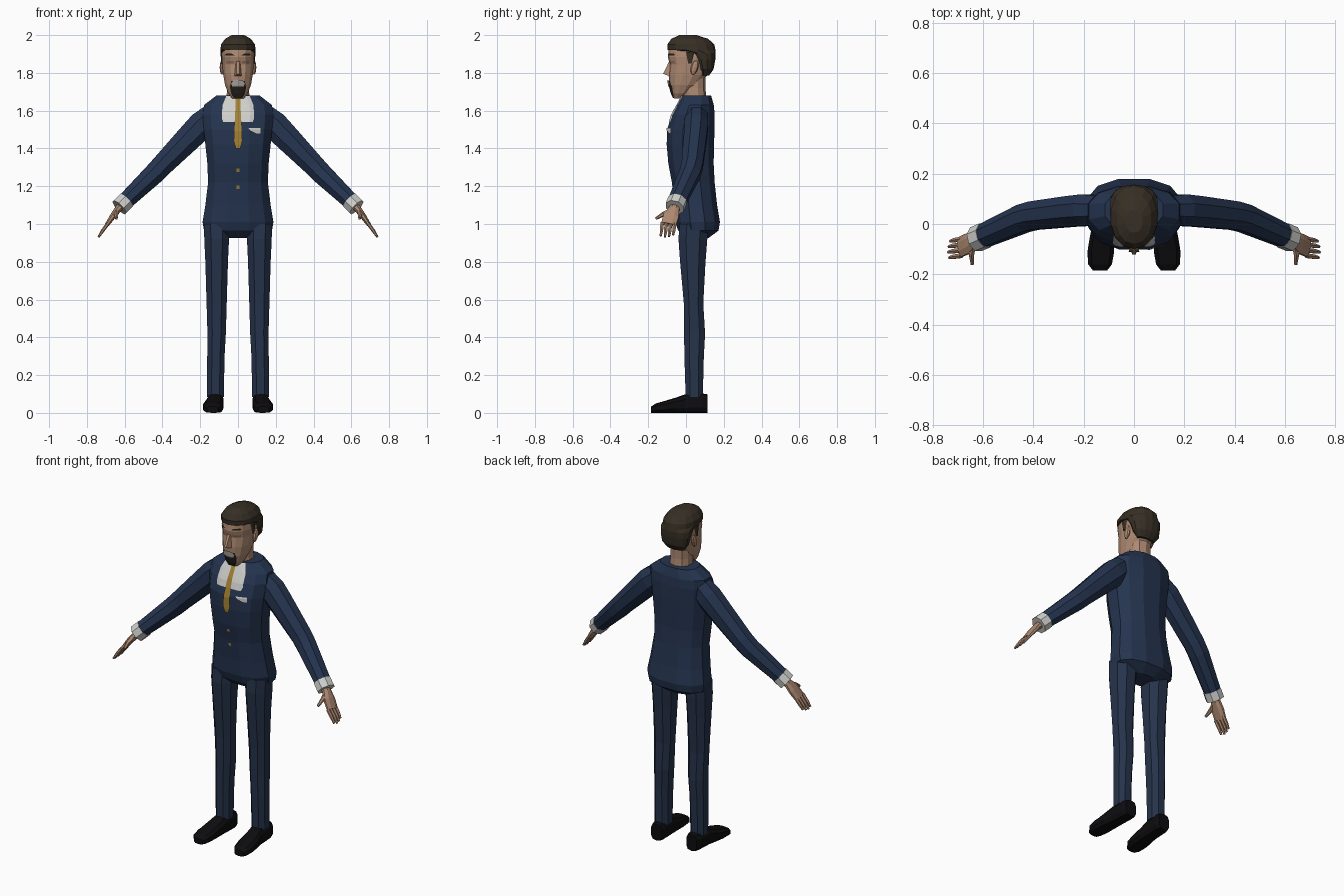
import bpy, bmesh, math
from mathutils import Vector
from mathutils.bvhtree import BVHTree


def material(name, rgb):
    m = bpy.data.materials.new(name)
    m.diffuse_color = (*rgb, 1)
    return m


NAVY = material("navy cloth", (0.018, 0.034, 0.078))
TROUSER = material("trouser navy", (0.019, 0.033, 0.070))
SKIN = material("skin", (0.42, 0.25, 0.165))
LID = material("dark skin", (0.26, 0.15, 0.10))
HAIR = material("brown hair", (0.037, 0.028, 0.018))
BLACK = material("black leather", (0.004, 0.004, 0.005))
BEARD = material("dark beard", (0.018, 0.014, 0.012))
WHITE = material("white cotton", (0.62, 0.62, 0.60))
GREY = material("grey whiskers", (0.36, 0.34, 0.32))
GOLD = material("gold", (0.36, 0.22, 0.035))


def finish(name, bm, mat):
    bmesh.ops.recalc_face_normals(bm, faces=bm.faces[:])
    me = bpy.data.meshes.new(name)
    bm.to_mesh(me)
    bm.free()
    me.materials.append(mat)
    ob = bpy.data.objects.new(name, me)
    bpy.context.collection.objects.link(ob)
    return ob


def skin_rings(name, rings, mat):
    """Bridge equal rings of points and cap both ends."""
    bm = bmesh.new()
    vs = [[bm.verts.new(p) for p in r] for r in rings]
    n = len(vs[0])
    for a, b in zip(vs, vs[1:]):
        for i in range(n):
            j = (i + 1) % n
            bm.faces.new((a[i], a[j], b[j], b[i]))
    bm.faces.new(vs[0])
    bm.faces.new(vs[-1])
    return finish(name, bm, mat)


def unit_ring(n, power):
    pts = []
    for i in range(n):
        t = 2 * math.pi * (i + 0.5) / n
        c, s = math.cos(t), math.sin(t)
        pts.append((math.copysign(abs(c) ** power, c), math.copysign(abs(s) ** power, s)))
    return pts


def stack(name, sections, mat, n=12, power=0.85, cx=0):
    """Upright body from (z, half width, front y, back y[, x offset])."""
    rings = []
    for z, w, f, b, *dx in sections:
        x0 = cx + (dx[0] if dx else 0)
        rings.append([(x0 + w * u, (f + b) / 2 + (b - f) / 2 * v, z) for u, v in unit_ring(n, power)])
    return skin_rings(name, rings, mat)


def tube(name, path, mat, side=1, n=8):
    """Limb through (x, y, z, radius across y, radius in the xz plane)."""
    pts = [Vector(p[:3]) for p in path]
    rings = []
    for i, p in enumerate(path):
        d = (pts[min(i + 1, len(pts) - 1)] - pts[max(i - 1, 0)]).normalized()
        ref = Vector((0, 1, 0)) if abs(d.y) < 0.8 else Vector((1, 0, 0))
        u = (ref - d * ref.dot(d)).normalized()
        v = d.cross(u)
        ring = [pts[i] + u * a * p[3] + v * b * p[4] for a, b in unit_ring(n, 1)]
        rings.append([(q.x * side, q.y, q.z) for q in ring])
    return skin_rings(name, rings, mat)


def decal(name, target, rows, mat, lift=0.004, cols=8, sub=4):
    """Thin patch laid on the front of a part; rows are (z, x min, x max)."""
    me = target.data
    tree = BVHTree.FromPolygons([v.co for v in me.vertices], [p.vertices[:] for p in me.polygons])
    fine = []
    for r, s in zip(rows, rows[1:]):
        fine += [[a + (b - a) * k / sub for a, b in zip(r, s)] for k in range(sub)]
    fine.append(rows[-1])
    bm = bmesh.new()
    grid = []
    for z, x0, x1 in fine:
        line, y = [], 0
        for k in range(cols + 1):
            x = x0 + (x1 - x0) * k / cols
            hit = tree.ray_cast(Vector((x, -1, z)), Vector((0, 1, 0)))[0]
            y = hit.y if hit else y
            line.append(bm.verts.new((x, y - lift, z)))
        grid.append(line)
    for a, b in zip(grid, grid[1:]):
        for k in range(cols):
            bm.faces.new((a[k], b[k], b[k + 1], a[k + 1]))
    me = finish(name, bm, mat).data
    if me.polygons[0].normal.y > 0:
        me.flip_normals()


# Jacket body
jacket = stack("jacket", [
    (0.925, 0.10, 0.00, 0.12), (0.965, 0.185, -0.045, 0.175), (1.01, 0.193, -0.06, 0.183),
    (1.10, 0.178, -0.065, 0.168), (1.22, 0.163, -0.078, 0.155), (1.32, 0.167, -0.097, 0.15),
    (1.42, 0.178, -0.106, 0.152), (1.50, 0.186, -0.104, 0.155), (1.58, 0.194, -0.078, 0.155),
    (1.63, 0.185, -0.05, 0.15), (1.68, 0.118, -0.022, 0.135)], NAVY)

# Shirt front, tie, pocket square and buttons
decal("shirt_front", jacket, [(1.677, -0.062, 0.062), (1.63, -0.082, 0.082),
                              (1.56, -0.086, 0.086), (1.54, -0.078, 0.078)], WHITE)
decal("tie", jacket, [(1.677, -0.017, 0.017), (1.645, -0.012, 0.012), (1.44, -0.023, 0.023),
                      (1.40, -0.012, 0.012)], GOLD, 0.009, 4)
decal("pocket_square", jacket, [(1.508, 0.055, 0.118), (1.495, 0.065, 0.118),
                                (1.48, 0.095, 0.118)], WHITE, cols=4)
for i, z in enumerate((1.285, 1.195)):
    decal("button_%d" % (i + 1), jacket, [(z + 0.009, -0.008, 0.008), (z - 0.009, -0.008, 0.008)], GOLD, 0.005, 2, 1)

# Neck and head
stack("neck", [(1.64, 0.066, -0.02, 0.11), (1.72, 0.06, -0.025, 0.103), (1.80, 0.06, -0.02, 0.105)], SKIN, 10)
head = stack("head", [
    (1.665, 0.032, -0.064, -0.02), (1.69, 0.052, -0.076, 0.02), (1.735, 0.070, -0.088, 0.07),
    (1.79, 0.080, -0.092, 0.115), (1.845, 0.085, -0.086, 0.135), (1.885, 0.087, -0.096, 0.14),
    (1.95, 0.082, -0.088, 0.13), (1.98, 0.05, -0.05, 0.09)], SKIN, 14, 0.9)

# Nose
bm = bmesh.new()
nv = [bm.verts.new(p) for p in ((-0.009, -0.085, 1.87), (0.009, -0.085, 1.87), (-0.02, -0.085, 1.782),
                                (0.02, -0.085, 1.782), (-0.007, -0.121, 1.795), (0.007, -0.121, 1.795))]
for f in ((0, 4, 5, 1), (0, 2, 4), (1, 5, 3), (2, 3, 5, 4), (0, 1, 3, 2)):
    bm.faces.new([nv[i] for i in f])
finish("nose", bm, SKIN)

# Goatee and moustache
decal("goatee", head, [(1.757, -0.036, 0.036), (1.725, -0.043, 0.043), (1.69, -0.036, 0.036),
                       (1.667, -0.022, 0.022)], BEARD)
decal("moustache", head, [(1.763, -0.022, 0.022), (1.745, -0.036, 0.036), (1.728, -0.03, 0.03)], GREY, 0.008)

# Hair cap, longer at the back
stack("hair", [
    (1.785, 0.056, 0.075, 0.122), (1.82, 0.083, 0.058, 0.146), (1.87, 0.092, 0.035, 0.155),
    (1.905, 0.095, 0.005, 0.157), (1.922, 0.095, -0.097, 0.156), (1.95, 0.092, -0.099, 0.150),
    (1.98, 0.070, -0.078, 0.118), (2.0, 0.034, -0.035, 0.055)], HAIR, 14, 0.9)

for side, tag in ((1, "left"), (-1, "right")):
    # Face details
    def face_patch(name, rows, mat):
        decal(tag + name, head, [(z, *sorted((a * side, b * side))) for z, a, b in rows], mat, 0.003, 4, 2)
    face_patch("_eyebrow", [(1.903, 0.035, 0.06), (1.893, 0.018, 0.074)], BEARD)
    face_patch("_eyelid", [(1.862, 0.022, 0.062), (1.851, 0.022, 0.062)], LID)
    bm = bmesh.new()
    bmesh.ops.create_uvsphere(bm, u_segments=8, v_segments=6, radius=1)
    for v in bm.verts:
        y = v.co.y * 0.02 + 0.045 + v.co.z * 0.008
        v.co = (side * (0.085 + 0.012 * v.co.x), y, 1.828 + 0.038 * v.co.z)
    finish(tag + "_ear", bm, SKIN)
    stack(tag + "_sideburn", [(1.85, 0.004, 0.012, 0.03), (1.91, 0.006, 0.0, 0.045)], HAIR, 6, cx=side * 0.086)

    # Sleeve and shirt cuff
    tube(tag + "_sleeve", [
        (0.14, 0.055, 1.57, 0.062, 0.07), (0.19, 0.055, 1.525, 0.068, 0.08), (0.25, 0.05, 1.465, 0.066, 0.075),
        (0.40, 0.033, 1.312, 0.061, 0.062), (0.44, 0.022, 1.27, 0.06, 0.06),
        (0.60, -0.048, 1.117, 0.05, 0.047)], NAVY, side)
    tube(tag + "_cuff", [(0.592, -0.045, 1.124, 0.053, 0.051), (0.628, -0.06, 1.088, 0.053, 0.051)], WHITE, side)

    # Hand: palm, four fingers and thumb
    tube(tag + "_palm", [
        (0.60, -0.05, 1.115, 0.03, 0.026), (0.635, -0.063, 1.078, 0.03, 0.02), (0.66, -0.078, 1.045, 0.044, 0.017),
        (0.692, -0.092, 0.998, 0.043, 0.012)], SKIN, side)
    for k in range(4):
        y = -0.060 - 0.022 * k
        reach = (0.88, 1.0, 1.05, 0.96)[k]
        tube("%s_finger_%d" % (tag, k + 1), [
            (0.686, y, 1.006, 0.0105, 0.010), (0.686 + 0.03 * reach, y - 0.004, 1.0 - 0.035 * reach, 0.010, 0.009),
            (0.686 + 0.05 * reach, y - 0.008, 1.0 - 0.066 * reach, 0.006, 0.006)], SKIN, side, 6)
    tube(tag + "_thumb", [
        (0.638, -0.075, 1.072, 0.014, 0.014), (0.646, -0.12, 1.052, 0.012, 0.012),
        (0.643, -0.16, 1.028, 0.007, 0.007)], SKIN, side, 6)

    # Trouser leg
    stack(tag + "_trouser_leg", [
        (0.085, 0.047, -0.005, 0.092, side * 0.006), (0.30, 0.049, -0.012, 0.098, side * 0.004),
        (0.42, 0.052, -0.014, 0.105), (0.58, 0.057, -0.015, 0.095), (0.80, 0.064, -0.036, 0.108),
        (0.92, 0.070, -0.045, 0.118), (1.0, 0.072, -0.04, 0.12)], TROUSER, 8, cx=side * 0.113)

    # Shoe, flat-soled, toe turned slightly out
    rings = []
    for y, w, h, x in ((0.115, 0.036, 0.098, 0.117), (0.09, 0.044, 0.102, 0.118), (0.0, 0.045, 0.1, 0.122),
                       (-0.05, 0.05, 0.082, 0.127), (-0.11, 0.055, 0.064, 0.132), (-0.16, 0.049, 0.05, 0.135),
                       (-0.184, 0.03, 0.034, 0.135)):
        rings.append([(side * (x + w * u), y, h * max(0, min(1, 0.5 + 0.52 * v))) for u, v in unit_ring(10, 0.7)])
    skin_rings(tag + "_shoe", rings, BLACK)
